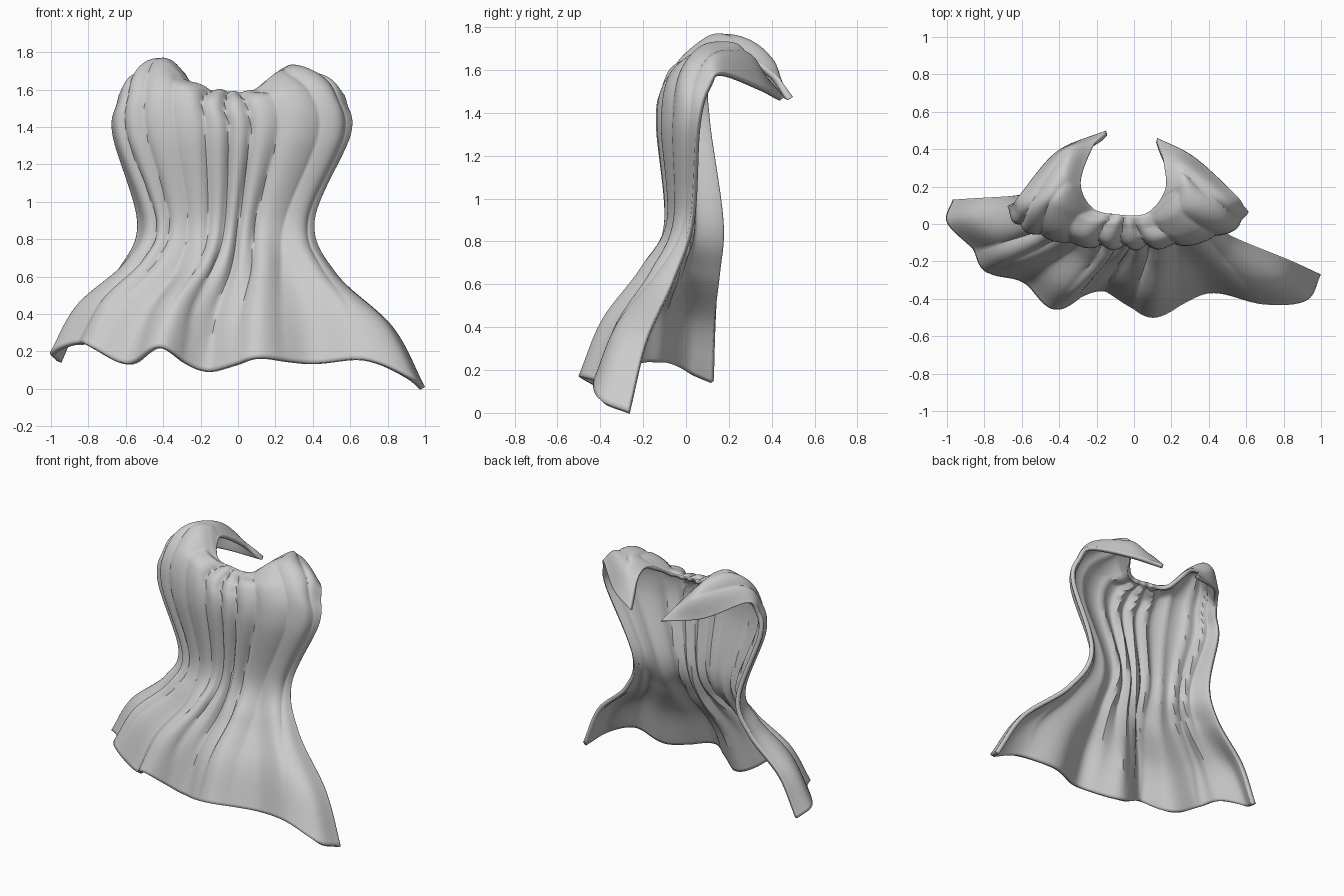
import bpy, bmesh, math
from mathutils import Vector

if "Cube" in bpy.data.objects:
    bpy.data.objects.remove(bpy.data.objects["Cube"])

NU, SUB = 144, 14   # columns across the cloth, steps between key rows


def spline(pts, t):
    """Catmull-Rom through pts, t in 0..1, with extrapolated ends."""
    n = len(pts) - 1
    s = min(max(t, 0), 1) * n
    i = min(int(s), n - 1)
    f = s - i
    b, c = pts[i], pts[i + 1]
    a = pts[i - 1] if i > 0 else b * 2 - c
    d = pts[i + 2] if i + 2 <= n else c * 2 - b
    return 0.5 * (2 * b + (c - a) * f + (2 * a - 5 * b + 4 * c - d) * f * f
                  + (3 * b - a - 3 * c + d) * f ** 3)


def row(pts):
    pts = [Vector(p) for p in pts]
    return [spline(pts, i / NU) for i in range(NU + 1)]


def between(r1, r2, fx, fy, fz):
    """Row part way from r1 to r2, with its own fraction per axis."""
    return [Vector((a.x + (b.x - a.x) * fx, a.y + (b.y - a.y) * fy, a.z + (b.z - a.z) * fz))
            for a, b in zip(r1, r2)]


# Wavy hem, waist and chest lines, left to right
hem = row([(-.97, .13, .15), (-1, .01, .2), (-.87, -.13, .25), (-.79, -.26, .23),
           (-.6, -.31, .14), (-.42, -.46, .23), (-.18, -.36, .1), (.1, -.5, .17),
           (.4, -.37, .14), (.68, -.43, .16), (.92, -.41, .07), (1, -.27, .01)])
waist = row([(x, y, .9) for x, y in
             [(-.54, .16), (-.46, .01), (-.28, -.06), (-.06, -.09), (.18, -.08), (.35, -.04), (.41, .02)]])
chest = row([(x, y, 1.35) for x, y in
             [(-.67, .1), (-.6, -.02), (-.33, -.11), (-.04, -.13), (.3, -.11), (.53, -.03), (.6, .05)]])
flare = between(hem, waist, .29, .27, .36)
knee = between(hem, waist, .8, .7, .68)

# Shoulder, crest, roll-over and neckline, ending in two gathered tips
shoulder = row([(-.65, .1, 1.52), (-.58, 0, 1.58), (-.34, -.07, 1.6), (-.08, -.1, 1.51),
                (.25, -.08, 1.57), (.5, 0, 1.58), (.585, .1, 1.52)])
crest = row([(-.6, .17, 1.6), (-.55, .13, 1.7), (-.43, .1, 1.755), (-.25, .01, 1.64),
             (-.08, -.01, 1.585), (.09, -.01, 1.59), (.27, .06, 1.705), (.45, .13, 1.69),
             (.53, .17, 1.59)])
roll = row([(-.41, .39, 1.52), (-.37, .38, 1.68), (-.36, .2, 1.76), (-.23, .06, 1.62),
            (-.08, .035, 1.595), (.08, .04, 1.6), (.25, .2, 1.72), (.28, .3, 1.67),
            (.32, .36, 1.52)])
neck = row([(-.15, .5, 1.475), (-.22, .41, 1.58), (-.285, .22, 1.69), (-.22, .085, 1.61),
            (-.08, .05, 1.59), (.07, .06, 1.59), (.165, .18, 1.66), (.16, .32, 1.62),
            (.125, .46, 1.475)])
rows = [hem, flare, knee, waist, chest, shoulder, crest, roll, neck]

# Loft the key rows into one cloth sheet
NV = SUB * (len(rows) - 1)
bm = bmesh.new()
grid = []
for j in range(NV + 1):
    grid.append([bm.verts.new(spline([r[i] for r in rows], j / NV)) for i in range(NU + 1)])
for j in range(NV):
    for i in range(NU):
        bm.faces.new((grid[j][i], grid[j][i + 1], grid[j + 1][i + 1], grid[j + 1][i]))
bm.normal_update()

# Draped folds: rounded ridges with tight valleys, drifting along the cloth
moves = []
for j in range(NV + 1):
    v = j / NV
    for i in range(NU + 1):
        u, s = i / NU, chest[i].x
        env = min(1, 8 * u, 8 * (1 - u)) * min(1, .2 + 3 * v) * min(1, 3.5 * (1 - v))
        ph = s / .135 + .3 * math.sin(5 * v + 4 * s) + .25 * math.sin(9 * s) + .25
        ridge = abs(math.sin(math.pi * ph)) ** .8 - .7
        size = .034 * (.8 + .3 * math.sin(8 * s + 3 * v))
        moves.append((grid[j][i], grid[j][i].normal * ridge * size * env))
for vert, d in moves:
    vert.co += d

mesh = bpy.data.meshes.new("cape")
bm.to_mesh(mesh)
bm.free()
cape = bpy.data.objects.new("cape", mesh)
bpy.context.collection.objects.link(cape)

# Cloth thickness and smooth shading
solid = cape.modifiers.new("thickness", 'SOLIDIFY')
solid.thickness = .03
solid.offset = -1
bpy.context.view_layer.objects.active = cape
cape.select_set(True)
bpy.ops.object.shade_smooth_by_angle(angle=math.radians(50))
